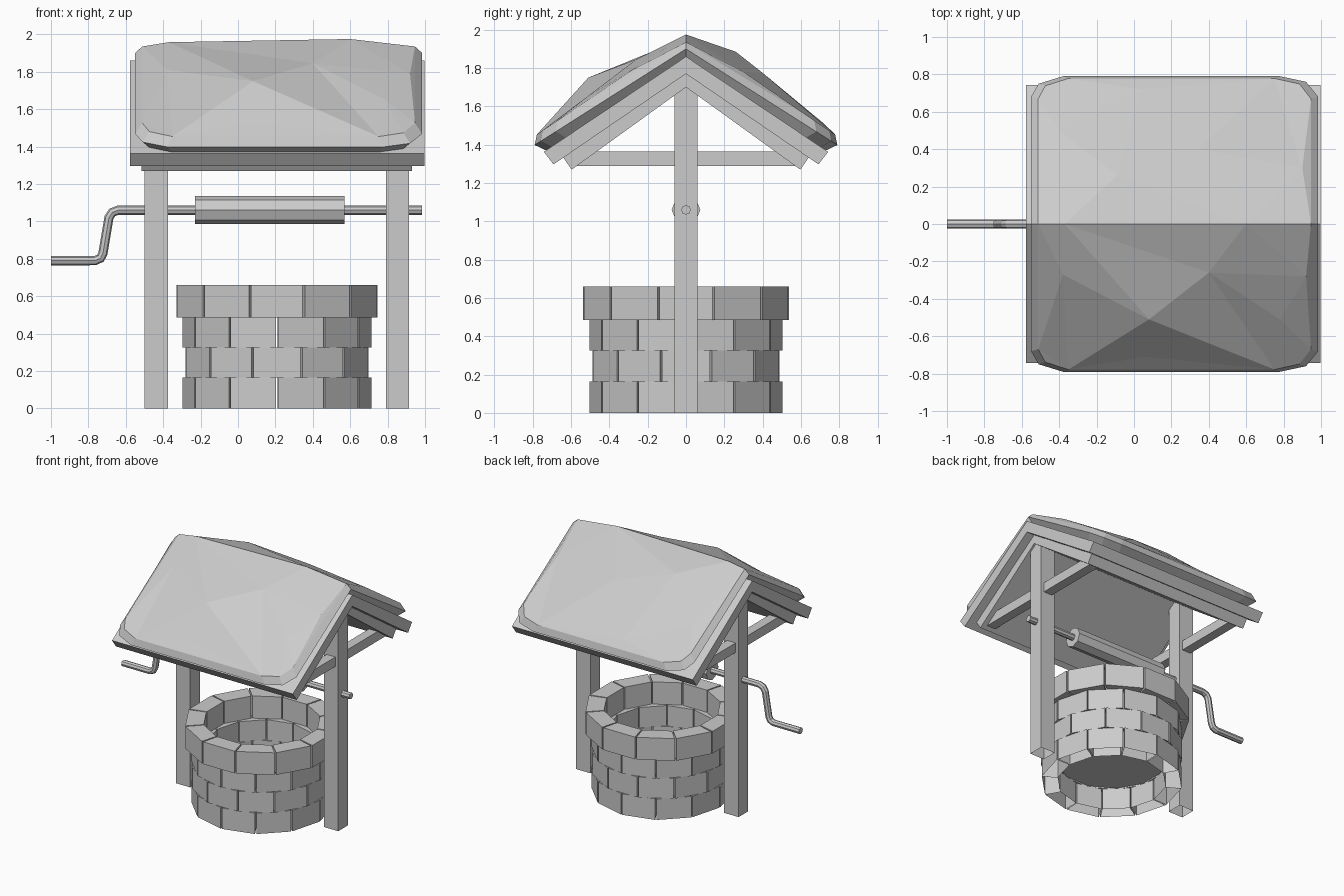
import bpy, bmesh, math
from mathutils import Vector
from mathutils.geometry import delaunay_2d_cdt

if "Cube" in bpy.data.objects:
    bpy.data.objects.remove(bpy.data.objects["Cube"])

CX = 0.208  # centre of the well and frame


def finish(name, bm, fix=True):
    if fix:
        bmesh.ops.recalc_face_normals(bm, faces=bm.faces)
    me = bpy.data.meshes.new(name)
    bm.to_mesh(me)
    bm.free()
    ob = bpy.data.objects.new(name, me)
    bpy.context.collection.objects.link(ob)
    return ob


def prism(bm, lower, upper, base=True):
    a = [bm.verts.new(p) for p in lower]
    b = [bm.verts.new(p) for p in upper]
    n = len(a)
    for i in range(n):
        j = (i + 1) % n
        bm.faces.new((a[i], a[j], b[j], b[i]))
    bm.faces.new(b)
    if base:
        bm.faces.new(a[::-1])


def x_prism(name, profile, x0, x1):
    bm = bmesh.new()
    prism(bm, [(x0, y, z) for y, z in profile], [(x1, y, z) for y, z in profile])
    return finish(name, bm)


# Stone courses: z range, outer corner radius, inner radius, angular shift
courses = [(0, .165, .505, .39, 0), (.165, .325, .505, .39, 15),
           (.325, .485, .505, .39, 0), (.485, .66, .554, .42, 15)]
for k, (z0, z1, ro, ri, shift) in enumerate(courses):
    bm = bmesh.new()
    for i in range(12):
        a0 = math.radians(30 * i + shift + .6)
        a1 = math.radians(30 * i + shift + 29.4)
        pts = [(ro, a0), (ro, a1), (ri, a1), (ri, a0)]
        ring = [(CX + r * math.cos(a), r * math.sin(a)) for r, a in pts]
        prism(bm, [(x, y, z0) for x, y in ring], [(x, y, z1) for x, y in ring], k > 0)
    finish(f"stone_course_{k + 1}", bm)

# Water surface inside the well
bm = bmesh.new()
bmesh.ops.create_circle(bm, cap_ends=True, segments=12, radius=.41)
finish("water", bm, False).location = (CX, 0, .175)

# Posts and tie beams
for side, x0, x1 in (("left", -.5, -.375), ("right", .79, .915)):
    bm = bmesh.new()
    sq = [(x0, -.06), (x1, -.06), (x1, .06), (x0, .06)]
    prism(bm, [(x, y, 0) for x, y in sq], [(x, y, 1.7) for x, y in sq], False)
    finish(side + "_post", bm)
    x_prism(side + "_tie_beam", [(-.61, 1.29), (.61, 1.29), (.52, 1.365), (-.52, 1.365)],
            x0 + .025, x1 - .025)

# Roof lining and roof boards (chevron profiles)
def chevron(half):
    return half + [(-y, z) for y, z in reversed(half) if y > 0]


def roof_layer(name, top, bottom, ytop, ztop, ybot, zbot, x0, x1):
    prof = [(0, top), (ytop, ztop), (ybot, zbot), (0, bottom), (-ybot, zbot), (-ytop, ztop)]
    x_prism(name, prof, x0, x1)


roof_layer("roof_lining", 1.77, 1.70, .642, 1.335, .597, 1.27, -.515, .93)
roof_layer("roof_boards", 1.86, 1.77, .742, 1.363, .692, 1.297, -.578, .997)

# Faceted roof covering: three rings of one outline plus a bumpy triangulated top
outline = [(-.55, 0), (-.55, .68), (-.51, .75), (-.38, .79),
           (.78, .79), (.92, .76), (.985, .68), (.985, 0)]
bumps = {-1: [(-.38, .27, 1.81), (.4, .26, 1.845), (.08, .51, 1.75), (.78, .51, 1.655),
              (.06, .71, 1.525), (.92, .28, 1.79)],
         1: [(-.09, .26, 1.885), (.04, .72, 1.51), (.34, .40, 1.775), (.9, .3, 1.78),
             (-.4, .5, 1.65)]}


def on_roof(x, y, h):
    return (x, y, 1.86 - .67 * y + h)


for s, name in ((-1, "front_roof_cover"), (1, "back_roof_cover")):
    bm = bmesh.new()
    low = [on_roof(CX + (x - CX) * .95, y * .925, 0) for x, y in outline]
    mid = [on_roof(x, y, .04 + .035 * y) for x, y in outline]
    top = [on_roof(CX + (x - CX) * .95, y * .985, .115 if y > .1 else .075) for x, y in outline]
    top += [on_roof(.6, 0, .115), on_roof(-.37, 0, .098)]
    flip = lambda p: (p[0], s * p[1], p[2])
    rings = [[bm.verts.new(flip(p)) for p in r] for r in (low, mid, top)]
    for a, b in zip(rings, rings[1:]):
        for i in range(len(outline) - 1):
            bm.faces.new((a[i], a[i + 1], b[i + 1], b[i]))
    bm.faces.new(rings[0])
    inner = [bm.verts.new(flip(p)) for p in bumps[s]]
    allv = rings[2] + inner
    n = len(top)
    flat = [Vector((v.co.x, abs(v.co.y))) for v in allv]
    _, _, tris, orig, _, _ = delaunay_2d_cdt(
        flat, [(i, (i + 1) % n) for i in range(n)], [], 1, 1e-5)
    for t in tris:
        bm.faces.new([allv[orig[i][0]] for i in t])
    finish(name, bm)

# Winding drum
bm = bmesh.new()
oct_yz = [(.075 * math.cos(i * math.pi / 4), 1.06 + .075 * math.sin(i * math.pi / 4)) for i in range(8)]
bm.free()
x_prism("winding_drum", oct_yz, -.23, .57)

# Axle with crank handle
path = [(.985, 1.06), (-.64, 1.06), (-.672, 1.048), (-.69, 1.02), (-.722, .83),
        (-.735, .803), (-.765, .79), (-1, .79)]
cu = bpy.data.curves.new("crank_axle", "CURVE")
cu.dimensions = "3D"
cu.bevel_depth = .025
cu.bevel_resolution = 2
cu.use_fill_caps = True
sp = cu.splines.new("POLY")
sp.points.add(len(path) - 1)
for p, (x, z) in zip(sp.points, path):
    p.co = (x, 0, z, 1)
sp.use_smooth = False
bpy.context.collection.objects.link(bpy.data.objects.new("crank_axle", cu))
